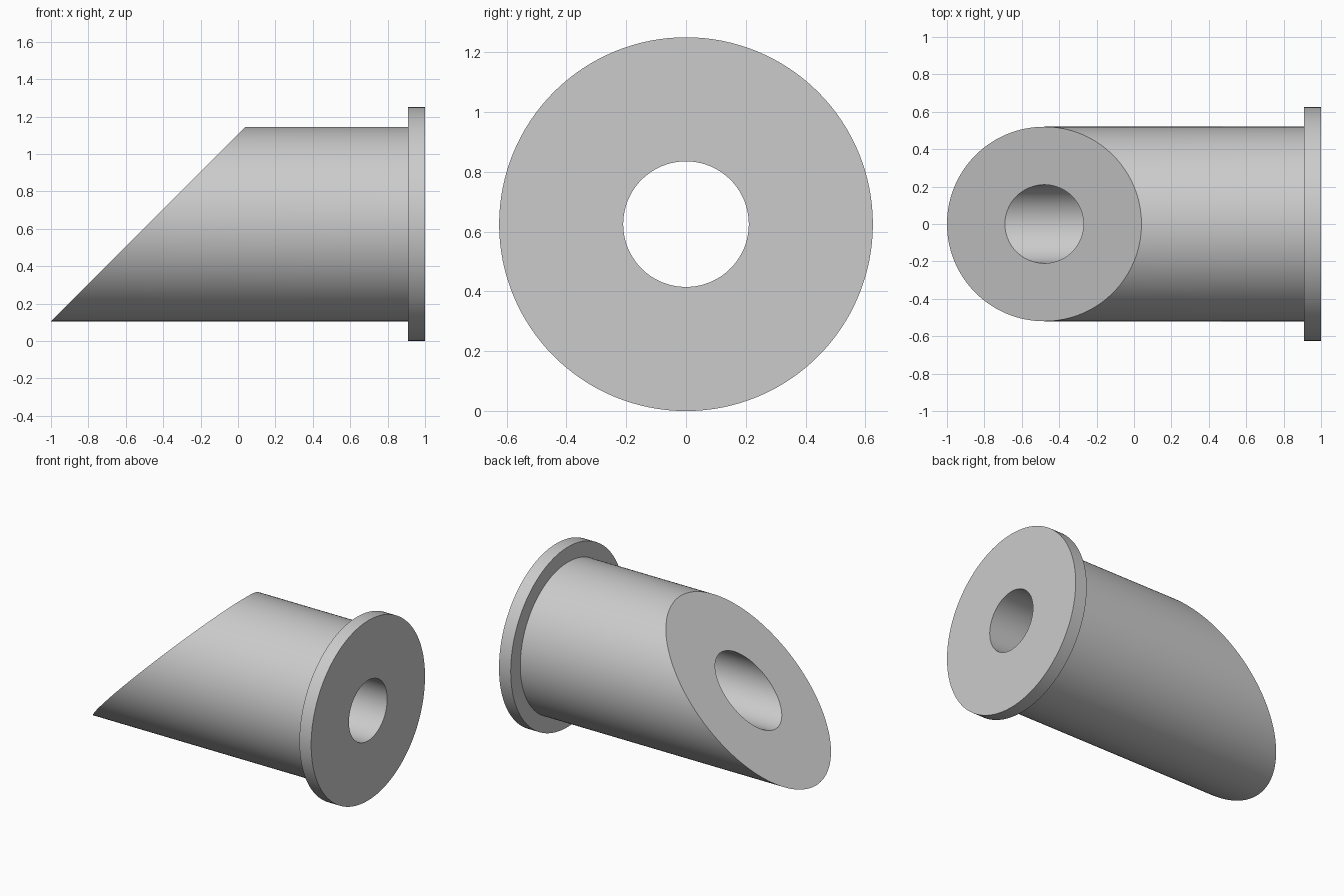
import bpy, bmesh
from math import cos, sin, tau, radians

if "Cube" in bpy.data.objects:
    bpy.data.objects.remove(bpy.data.objects["Cube"])

SEGMENTS = 128
AXIS_Z = 0.625
BORE_R, TUBE_R, FLANGE_R = 0.21, 0.52, 0.625
FLANGE_BACK, FLANGE_FACE = 0.91, 1.0

grey = bpy.data.materials.new("plain grey")
grey.use_nodes = True
colour = (0.6, 0.6, 0.6, 1)
grey.diffuse_color = colour
grey.node_tree.nodes["Principled BSDF"].inputs["Base Color"].default_value = colour


def ring(bm, radius, x=None):
    """Circle around the axis; without x it lies in the 45 degree cut plane."""
    verts = []
    for i in range(SEGMENTS):
        a = tau * i / SEGMENTS
        y, h = radius * sin(a), radius * cos(a)
        verts.append(bm.verts.new((h + TUBE_R - 1 if x is None else x, y, AXIS_Z + h)))
    return verts


# Closed section: mitred end, tube wall, flange, end face, through bore
bm = bmesh.new()
rings = [
    ring(bm, BORE_R),
    ring(bm, TUBE_R),
    ring(bm, TUBE_R, FLANGE_BACK),
    ring(bm, FLANGE_R, FLANGE_BACK),
    ring(bm, FLANGE_R, FLANGE_FACE),
    ring(bm, BORE_R, FLANGE_FACE),
]
for a, b in zip(rings, rings[1:] + rings[:1]):
    for i in range(SEGMENTS):
        j = (i + 1) % SEGMENTS
        bm.faces.new((a[i], a[j], b[j], b[i]))
bmesh.ops.recalc_face_normals(bm, faces=bm.faces)

mesh = bpy.data.meshes.new("mitred_flanged_tube")
bm.to_mesh(mesh)
bm.free()
mesh.materials.append(grey)
tube = bpy.data.objects.new("mitred_flanged_tube", mesh)
bpy.context.collection.objects.link(tube)

# Smooth round walls, crisp rims
bpy.ops.object.select_all(action="DESELECT")
tube.select_set(True)
bpy.context.view_layer.objects.active = tube
bpy.ops.object.shade_smooth_by_angle(angle=radians(30))
